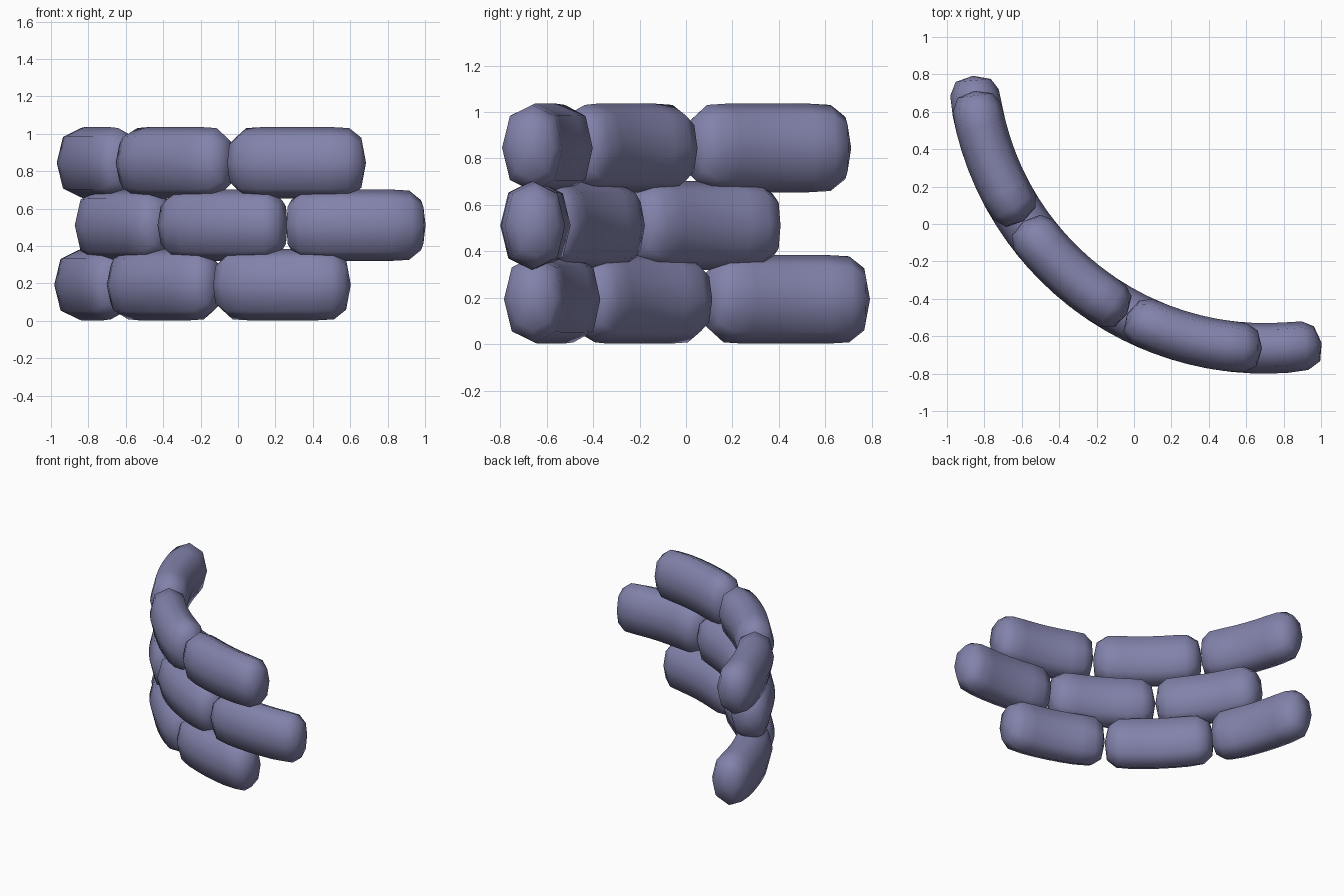
import bpy, bmesh, math

if "Cube" in bpy.data.objects:
    bpy.data.objects.remove(bpy.data.objects["Cube"])

# Curved wall of nine stuffed sandbags, three staggered rows around one arc
CX, CY, R = 0.70, 0.90, 1.565        # arc centre and centreline radius
HALF_W, HALF_H, SPAN = 0.135, 0.191, 0.48

cloth = bpy.data.materials.new("blue grey cloth")
cloth.diffuse_color = (0.225, 0.225, 0.41, 1)
cloth.use_nodes = True
cloth.node_tree.nodes["Principled BSDF"].inputs["Base Color"].default_value = cloth.diffuse_color


def on_arc(t, offset, z):
    r = R + offset
    return (CX - r * math.sin(t), CY - r * math.cos(t), z)


def sandbag(name, t0, zc):
    length = SPAN * R
    # stations along the bag: distance from its end, section scale
    half = [(0.025, 0.70), (0.09, 0.97), (0.19, 1.0), (0.28, 1.0)]
    stations = half + [(length / 2, 1.0)] + [(length - d, s) for d, s in reversed(half)]
    bm = bmesh.new()
    rings = []
    for d, s in stations:
        ring = []
        for k in range(8):
            a = k * math.pi / 4
            m = 1.0 if k % 2 == 0 else 1.05      # slightly boxy section
            ring.append(bm.verts.new(on_arc(t0 + d / R,
                                            HALF_W * s * m * math.cos(a),
                                            zc + HALF_H * s * m * math.sin(a))))
        rings.append(ring)
    for a, b in zip(rings, rings[1:]):
        for k in range(8):
            j = (k + 1) % 8
            bm.faces.new((a[k], a[j], b[j], b[k]))
    # shallow domed ends
    for ring, t in ((rings[0], t0), (rings[-1], t0 + SPAN)):
        tip = bm.verts.new(on_arc(t, 0, zc))
        for k in range(8):
            bm.faces.new((ring[k], ring[(k + 1) % 8], tip))
    bmesh.ops.recalc_face_normals(bm, faces=bm.faces)
    for f in bm.faces:
        f.smooth = True
    me = bpy.data.meshes.new(name)
    bm.to_mesh(me)
    bm.free()
    me.materials.append(cloth)
    ob = bpy.data.objects.new(name, me)
    bpy.context.collection.objects.link(ob)


# rows: start angle and centre height
rows = [("bottom", 0.062, 0.193), ("middle", -0.195, 0.511), ("top", 0.010, 0.845)]
for row, start, z in rows:
    for i in range(3):
        sandbag(f"{row}_sandbag_{i + 1}", start + i * SPAN, z)
